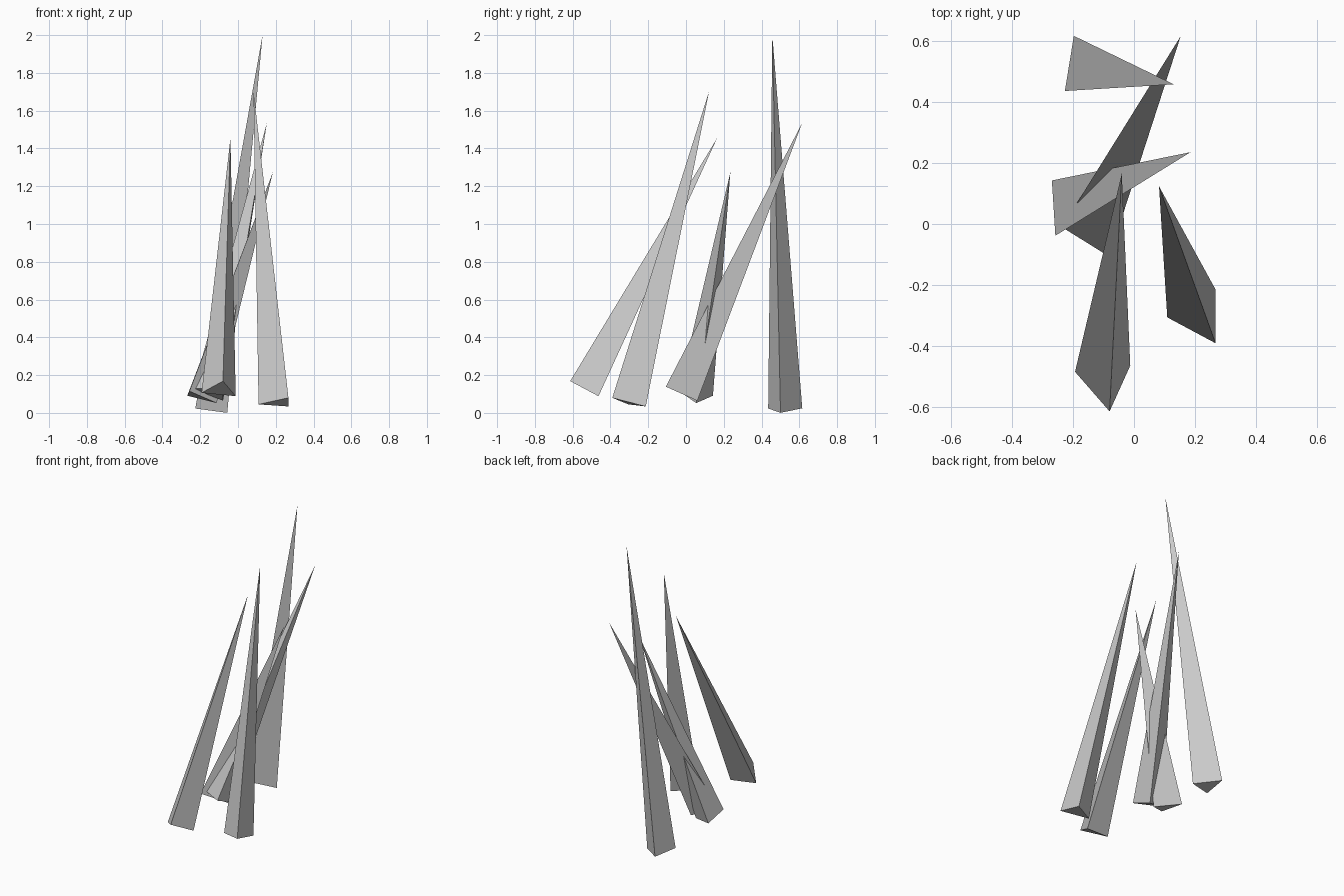
import bpy
import bmesh
from math import cos, sin, tau
from mathutils import Vector

cube = bpy.data.objects.get("Cube")
if cube:
    bpy.data.objects.remove(cube, do_unlink=True)

# One plain grey for every spike
grey = bpy.data.materials.new("spike_grey")
grey.use_nodes = True
colour = (0.6, 0.6, 0.6, 1)
grey.diffuse_color = colour
grey.node_tree.nodes["Principled BSDF"].inputs["Base Color"].default_value = colour

RADIUS = 0.1055


def spike(name, foot, tip, corner):
    """Three-sided spike from foot to tip, with one base corner turned towards `corner`."""
    foot, tip, corner = Vector(foot), Vector(tip), Vector(corner)
    axis = (tip - foot).normalized()
    side = corner - foot
    u = (side - axis * side.dot(axis)).normalized()
    v = axis.cross(u)
    bm = bmesh.new()
    base = [bm.verts.new(foot + RADIUS * (cos(a) * u + sin(a) * v))
            for a in (0, tau / 3, 2 * tau / 3)]
    point = bm.verts.new(tip)
    bm.faces.new(base[::-1])
    for i in range(3):
        bm.faces.new((base[i], base[(i + 1) % 3], point))
    mesh = bpy.data.meshes.new(name)
    bm.to_mesh(mesh)
    bm.free()
    mesh.materials.append(grey)
    bpy.context.collection.objects.link(bpy.data.objects.new(name, mesh))


# Cluster of leaning spikes, back to front
spike("back_spike", (-0.16, 0.517, 0.016), (0.13, 0.457, 2.0), (-0.055, 0.5, 0))
spike("leaning_spike", (-0.132, -0.019, 0.11), (0.153, 0.615, 1.535), (-0.08, -0.108, 0.14))
spike("short_spike", (-0.213, 0.053, 0.086), (0.185, 0.235, 1.275), (-0.112, 0.055, 0.053))
spike("front_right_spike", (-0.095, -0.52, 0.121), (-0.04, 0.165, 1.455), (-0.08, -0.613, 0.167))
spike("front_left_spike", (0.214, -0.303, 0.053), (0.082, 0.123, 1.705), (0.107, -0.305, 0.047))
